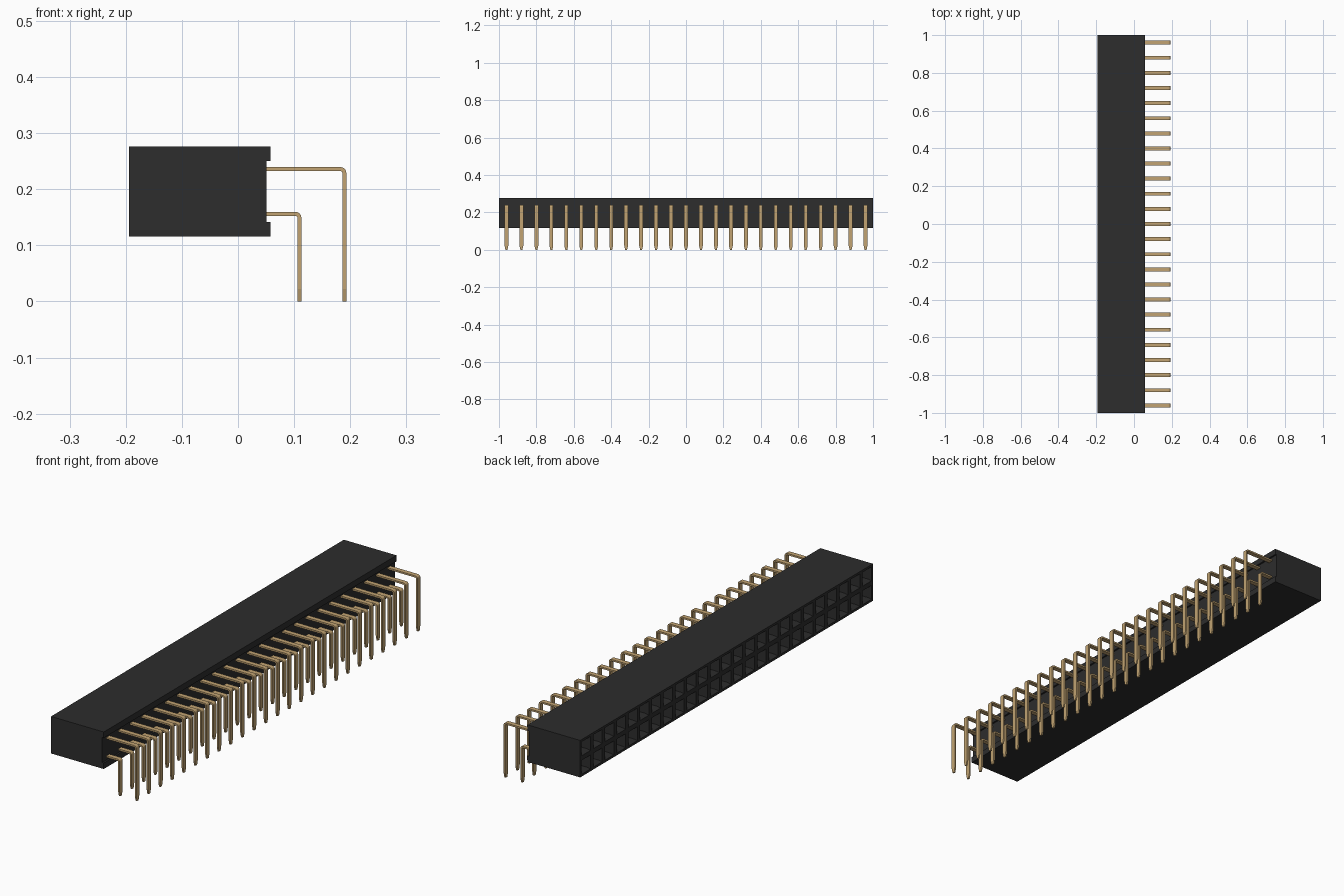
import bpy, bmesh, math

cube = bpy.data.objects.get("Cube")
if cube:
    bpy.data.objects.remove(cube, do_unlink=True)

COUNT, PITCH = 25, 0.08
X0, X1, X_REC = -0.194, 0.058, 0.0505       # socket face, rear lips, rear recess
Z0, Z1 = 0.116, 0.276


def material(name, rgb):
    m = bpy.data.materials.new(name)
    m.use_nodes = True
    col = (*rgb, 1.0)
    m.diffuse_color = col
    bsdf = m.node_tree.nodes["Principled BSDF"]
    bsdf.inputs["Base Color"].default_value = col
    bsdf.inputs["Roughness"].default_value = 0.6
    return m


def finish(bm, name, mat):
    mesh = bpy.data.meshes.new(name)
    bm.to_mesh(mesh)
    bm.free()
    mesh.materials.append(mat)
    obj = bpy.data.objects.new(name, mesh)
    bpy.context.collection.objects.link(obj)
    return obj


black = material("black plastic", (0.026, 0.026, 0.026))
gold = material("pale gold", (0.54, 0.37, 0.17))

# Housing: channel profile run along y, open on the socket side
bm = bmesh.new()
profile = [(X0, Z0), (X1, Z0), (X1, Z0 + 0.026), (X_REC, Z0 + 0.026),
           (X_REC, Z1 - 0.026), (X1, Z1 - 0.026), (X1, Z1), (X0, Z1)]
ends = [[bm.verts.new((x, y, z)) for x, z in profile] for y in (-1, 1)]
a, b = ends
for i in range(len(profile) - 1):
    bm.faces.new((a[i], a[i + 1], b[i + 1], b[i]))
bm.faces.new(a)
bm.faces.new(b[::-1])

# Socket face: one cell per contact, each with a funnel and a square hole
cells = []
for i in range(COUNT):
    for j in range(2):
        y, z = -1 + i * PITCH, Z0 + j * PITCH
        corners = [(y, z), (y, z + PITCH), (y + PITCH, z + PITCH), (y + PITCH, z)]
        cells.append(bm.faces.new([bm.verts.new((X0, *c)) for c in corners]))
bm.normal_update()
bmesh.ops.inset_individual(bm, faces=cells, thickness=0.014)
bmesh.ops.inset_individual(bm, faces=cells, thickness=0.010, depth=-0.012)
holes = bmesh.ops.extrude_discrete_faces(bm, faces=cells)["faces"]
bmesh.ops.translate(bm, vec=(0.12, 0, 0),
                    verts=list({v for f in holes for v in f.verts}))
bmesh.ops.remove_doubles(bm, verts=bm.verts, dist=1e-5)
bmesh.ops.recalc_face_normals(bm, faces=bm.faces)
finish(bm, "housing", black)


# Contact: flat strip leaving the housing, bent down and tapered at the tip
def add_contact(bm, y, x_leg, z_row, half_t=0.0036, half_w=0.0102, radius=0.007):
    path = [(X_REC - 0.008, z_row, 90, half_w)]
    for s in range(5):
        ang = math.radians(90 - 22.5 * s)
        path.append((x_leg - radius + radius * math.cos(ang),
                     z_row - radius + radius * math.sin(ang), 90 - 22.5 * s, half_w))
    path += [(x_leg, 0.022, 0, half_w), (x_leg, 0, 0, half_w * 0.5)]
    rings = []
    for x, z, deg, w in path:
        nx, nz = math.cos(math.radians(deg)), math.sin(math.radians(deg))
        rings.append([bm.verts.new((x + nx * t * half_t, y + s * w, z + nz * t * half_t))
                      for t, s in ((1, 1), (1, -1), (-1, -1), (-1, 1))])
    for r, q in zip(rings, rings[1:]):
        for k in range(4):
            bm.faces.new((r[k], r[(k + 1) % 4], q[(k + 1) % 4], q[k]))
    bm.faces.new(rings[0])
    bm.faces.new(rings[-1][::-1])


for name, x_leg, z_row in (("lower_contacts", 0.1095, Z0 + PITCH / 2),
                           ("upper_contacts", 0.1895, Z0 + PITCH * 1.5)):
    bm = bmesh.new()
    for i in range(COUNT):
        add_contact(bm, (i - (COUNT - 1) / 2) * PITCH, x_leg, z_row)
    bmesh.ops.recalc_face_normals(bm, faces=bm.faces)
    finish(bm, name, gold)
